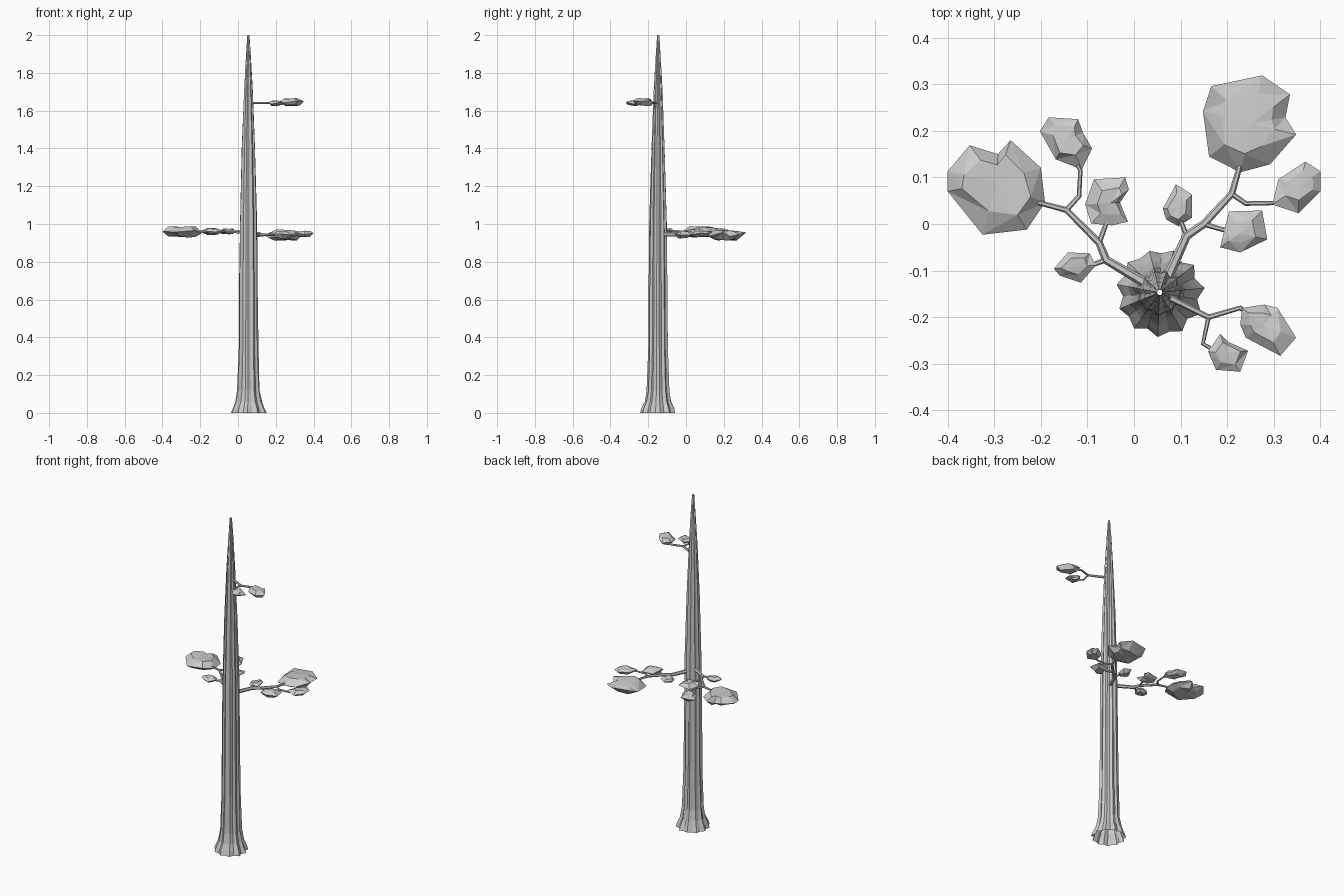
import bpy, bmesh, math, random
from mathutils import Vector

if "Cube" in bpy.data.objects:
    bpy.data.objects.remove(bpy.data.objects["Cube"])

random.seed(7)
CX, CY = 0.055, -0.147   # trunk axis


def finish(bm, name):
    bmesh.ops.recalc_face_normals(bm, faces=bm.faces)
    me = bpy.data.meshes.new(name)
    bm.to_mesh(me)
    bm.free()
    ob = bpy.data.objects.new(name, me)
    bpy.context.collection.objects.link(ob)
    return ob


def bridge(bm, a, b):
    n = len(a)
    for i in range(n):
        j = (i + 1) % n
        bm.faces.new((a[i], a[j], b[j], b[i]))


# Fluted trunk, open at both ends, flaring into roots
def trunk():
    bm = bmesh.new()
    profile = [(0, .096), (.025, .087), (.06, .072), (.12, .061), (.35, .053), (.65, .051),
               (1.0, .047), (1.4, .036), (1.7, .024), (1.88, .014), (2.0, .006)]
    n = 22
    flute = [(1.0 if i % 2 == 0 else .87) + random.uniform(-.03, .03) for i in range(n)]
    rings = []
    for z, r in profile:
        ring = []
        for i in range(n):
            a = math.tau * i / n + .1
            wobble = 1 + random.uniform(-.03, .03)
            ring.append(bm.verts.new((CX + r * flute[i] * wobble * math.cos(a),
                                      CY + r * flute[i] * wobble * math.sin(a), z)))
        rings.append(ring)
    for a, b in zip(rings, rings[1:]):
        bridge(bm, a, b)
    finish(bm, "trunk")


# Thin tapered twigs; points are in hundredths of a unit, seen from above
def branch(name, z, r0, r1, pts):
    cu = bpy.data.curves.new(name, 'CURVE')
    cu.dimensions = '3D'
    cu.bevel_depth = 1.0
    cu.bevel_resolution = 1
    cu.use_fill_caps = True
    sp = cu.splines.new('POLY')
    sp.points.add(len(pts) - 1)
    sp.use_smooth = False
    for i, (x, y) in enumerate(pts):
        sp.points[i].co = (x / 100, y / 100, z, 1)
        sp.points[i].radius = r0 + (r1 - r0) * i / (len(pts) - 1)
    ob = bpy.data.objects.new(name, cu)
    bpy.context.collection.objects.link(ob)


# Flat faceted leaf clump grown from its outline seen from above
def leaf(name, z, h, outline):
    bm = bmesh.new()
    pts = [Vector((x / 100, y / 100, z)) for x, y in outline]
    mid = sum(pts, Vector()) / len(pts)
    rim = [bm.verts.new(p + Vector((0, 0, random.uniform(-.45, .45) * h))) for p in pts]
    for s in (1, -1):
        inner = [bm.verts.new(mid + (p - mid) * random.uniform(.5, .72)
                              + Vector((0, 0, s * h * random.uniform(.6, 1)))) for p in pts]
        bridge(bm, rim, inner)
        tip = bm.verts.new(mid + Vector((0, 0, s * h * .85)))
        for i in range(len(inner)):
            bm.faces.new((inner[i], inner[(i + 1) % len(inner)], tip))
    bmesh.ops.triangulate(bm, faces=bm.faces)
    finish(bm, name)


trunk()

# Left bough
Z = .96
branch("left_bough", Z, .011, .005, [(3, -13), (-6, -7.7), (-7.5, -4), (-14.5, 3), (-22, 5)])
branch("left_twig_a", Z, .006, .004, [(-14.5, 3), (-11.8, 6), (-11.5, 11.5), (-13, 14)])
branch("left_twig_b", Z, .006, .004, [(-7.5, -4), (-6, 0), (-5.5, 3)])
branch("left_twig_c", Z, .006, .004, [(-6, -7.7), (-9, -8.8), (-11, -9)])
leaf("left_leaf_large", .958, .031, [(-40, 11.3), (-35.3, 16.9), (-29.2, 15), (-26.5, 18), (-20, 12.1),
                                     (-19.1, 4.6), (-23, -1.2), (-32.5, -2.3), (-40, 7)])
leaf("left_leaf_a", .96, .019, [(-20.2, 19.9), (-18.3, 22.9), (-12, 22.5), (-11, 19.7), (-9, 16.2),
                                (-11.2, 11.7), (-16.8, 13.9)])
leaf("left_leaf_b", .96, .017, [(-10.5, 4.2), (-8.6, 9.6), (-1.9, 10), (-1.1, 7.4), (-3, 4.6),
                                (-1.3, .5), (-4.7, -.3), (-9.2, .1)])
leaf("left_leaf_c", .96, .017, [(-17.2, -9.6), (-14.2, -6.1), (-9.5, -6.3), (-8.2, -8.9),
                                (-11.4, -12.6), (-15.9, -11.1)])

# Right bough
Z = .943
branch("right_bough", Z, .011, .005, [(7, -12), (11.3, -2.5), (15, 0), (21, 6.5), (22.3, 11), (23, 14)])
branch("right_twig_a", Z, .006, .004, [(21, 6.5), (24, 4.4), (30, 4.5), (33, 6)])
branch("right_twig_b", Z, .006, .004, [(15, 0), (19, -1.2), (22, -1.5)])
branch("right_twig_c", Z, .006, .004, [(11.3, -2.5), (10.3, 0), (9.6, 3)])
leaf("right_leaf_large", .942, .031, [(14.8, 24.2), (16.6, 29.6), (27.5, 31.9), (33.5, 27.8), (32.5, 22.9),
                                      (34.8, 19.2), (29.2, 12.8), (22.8, 11.1), (16.1, 14.5)])
leaf("right_leaf_a", .948, .018, [(29.7, 4.2), (31, 9.6), (36.8, 13.4), (40, 11.3), (40, 7), (35.3, 2.3)])
leaf("right_leaf_b", .943, .02, [(18.9, -3.3), (20.4, 2.7), (27.5, 2.9), (28.6, -3.3), (22.8, -6.1),
                                 (18.5, -5)])
leaf("right_leaf_c", .943, .016, [(6.2, 3.3), (9, 8.5), (12.5, 6.3), (12.5, 1.4), (9.5, -.5), (6.9, 1)])

# Upper bough
Z = 1.64
branch("upper_bough", Z, .007, .004, [(7, -15.5), (16, -20), (22.8, -18), (24, -19), (26.5, -21)])
branch("upper_twig", Z, .005, .004, [(16, -20), (14.8, -25.7), (16.5, -26.7), (18.5, -27.5)])
leaf("upper_leaf_a", 1.645, .022, [(22.8, -21.6), (23.2, -18), (28, -17.3), (30.8, -18), (34.8, -24.4),
                                   (31.4, -28.3), (24, -24.4)])
leaf("upper_leaf_b", 1.64, .016, [(15.9, -27.4), (18.5, -23.6), (20.2, -25.3), (24.5, -27.2),
                                  (22.8, -31.7), (17.6, -31.3)])
